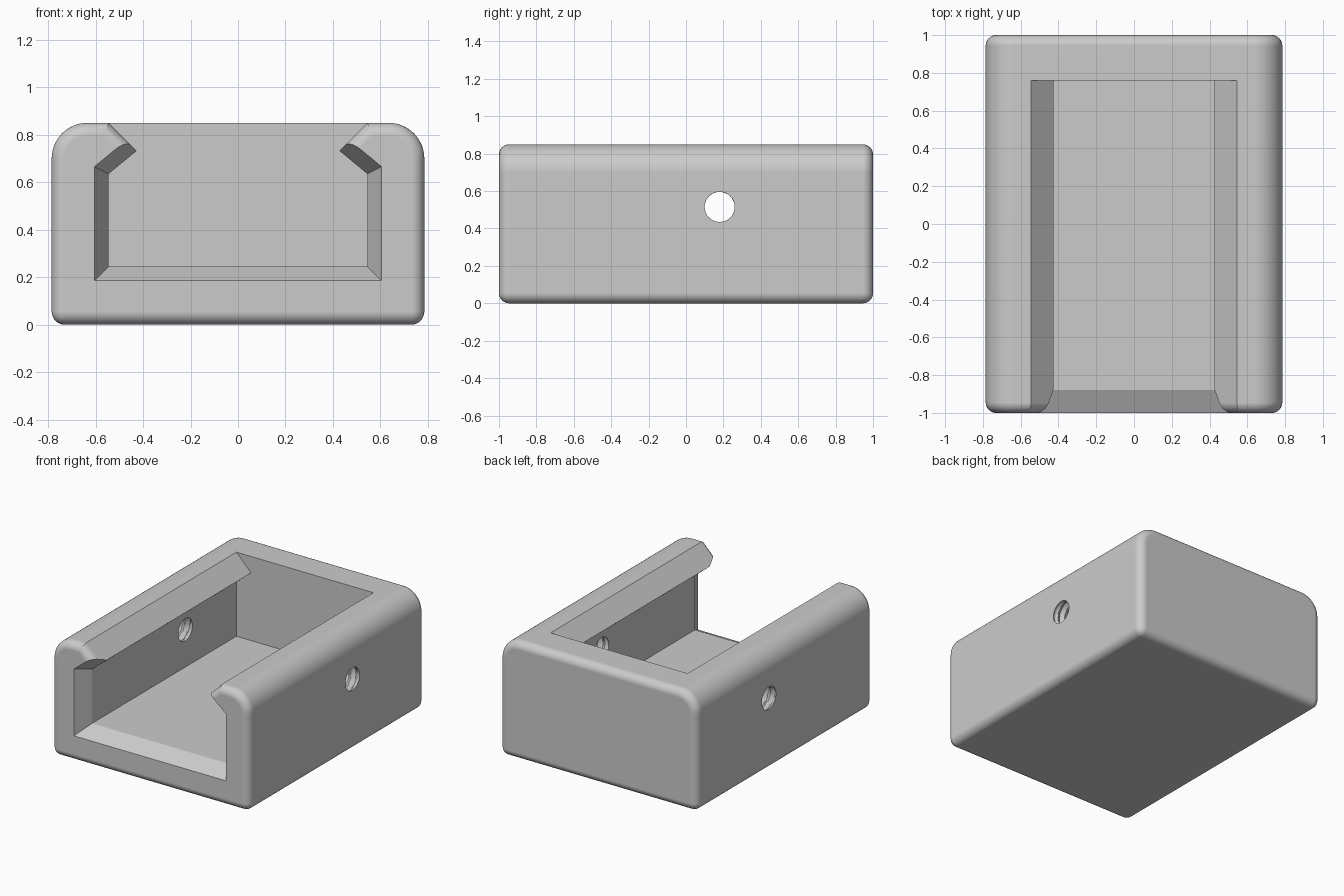
import bpy, bmesh
from math import pi, sin, cos, sqrt

cube = bpy.data.objects.get("Cube")
if cube:
    bpy.data.objects.remove(cube, do_unlink=True)

HALF_X, HALF_Y, HEIGHT = 0.785, 1.0, 0.85
ROUND, FILLET = 0.15, 0.055
WALL, FLOOR = 0.545, 0.245
SLOT_END, FLARE_START = 0.76, -0.88


def loft(name, rings):
    """Closed solid through a list of equal-length rings."""
    bm = bmesh.new()
    rows = [[bm.verts.new(p) for p in ring] for ring in rings]
    n = len(rows[0])
    for a, b in zip(rows, rows[1:]):
        for i in range(n):
            j = (i + 1) % n
            bm.faces.new((a[i], a[j], b[j], b[i]))
    bm.faces.new(rows[0])
    bm.faces.new(rows[-1])
    bmesh.ops.recalc_face_normals(bm, faces=bm.faces)
    mesh = bpy.data.meshes.new(name)
    bm.to_mesh(mesh)
    bm.free()
    obj = bpy.data.objects.new(name, mesh)
    bpy.context.collection.objects.link(obj)
    return obj


def apply_modifier(obj, kind, **settings):
    mod = obj.modifiers.new(kind.title(), kind)
    for key, value in settings.items():
        setattr(mod, key, value)
    bpy.context.view_layer.objects.active = obj
    bpy.ops.object.modifier_apply(modifier=mod.name)


def carve(obj, cutter):
    cutter.hide_render = True
    apply_modifier(obj, "BOOLEAN", operation="DIFFERENCE",
                   solver="EXACT", object=cutter)
    bpy.data.objects.remove(cutter, do_unlink=True)


def mirrored(half):
    return half + [(-x, z) for x, z in reversed(half)]


# Outer block: large rounding on the long top edges, small fillet elsewhere
steps = 16
half = [(HALF_X, 0)]
for i in range(steps + 1):
    a = i / steps * pi / 2
    half.append((HALF_X - ROUND + ROUND * cos(a),
                 HEIGHT - ROUND + ROUND * sin(a)))
outline = mirrored(half)
body = loft("holder_body", [[(x, y, z) for x, z in outline]
                            for y in (-HALF_Y, HALF_Y)])
apply_modifier(body, "BEVEL", width=FILLET, segments=8,
               limit_method="ANGLE", angle_limit=pi / 4)


# Slot: undercut by two lips, flared at the mouth with rounded lip ends
def slot_section(y):
    flare = max(0, (FLARE_START - y) / (HALF_Y + FLARE_START))
    depth = min(max(0, FILLET - HALF_Y - y), FILLET)
    fillet = FILLET - sqrt(FILLET ** 2 - depth ** 2)
    wall = WALL + 0.06 * flare
    slope = 0.826
    under = 0.635 + 0.08 * flare + slope * WALL   # underside: z = under - slope * x
    top = 0.305 - fillet * sqrt(2)                # lip bevel: z = top + x
    tip = (under - top) / (1 + slope)
    section = [(wall, FLOOR - 0.06 * flare), (wall, under - slope * wall),
               (tip, top + tip), (1 - top, 1)]
    return [(x, y, z) for x, z in mirrored(section)]


mouth = [-HALF_Y - 0.01]
mouth += [-HALF_Y + FILLET * (1 - sin(i / 8 * pi / 2)) for i in range(8, -1, -1)]
carve(body, loft("slot_cutter", [slot_section(y)
                                 for y in mouth + [FLARE_START, SLOT_END]]))


# Threaded screw hole through each side wall
def screw_hole(side):
    inner, outer, pitch, around, along = 0.53, 0.80, 0.055, 32, 48
    rings = []
    for k in range(along + 1):
        x = inner + (outer - inner) * k / along
        fade = min(1, max(0, (HALF_X - x) / 0.03), max(0, (x - WALL) / 0.03))
        ring = []
        for i in range(around):
            a = 2 * pi * i / around
            phase = (x / pitch + i / around) % 1
            r = 0.08 + 0.022 * fade * (1 - abs(2 * phase - 1))
            ring.append((side * x, 0.18 + r * cos(a), 0.515 + r * sin(a)))
        rings.append(ring)
    return loft("screw_hole_cutter", rings)


for side in (-1, 1):
    carve(body, screw_hole(side))

# Plain grey finish
grey = bpy.data.materials.new("plain grey")
grey.use_nodes = True
colour = (0.6, 0.6, 0.6, 1)
grey.diffuse_color = colour
grey.node_tree.nodes["Principled BSDF"].inputs["Base Color"].default_value = colour
body.data.materials.clear()
body.data.materials.append(grey)

# Smooth fillets, crisp slot edges
bpy.ops.object.select_all(action="DESELECT")
body.select_set(True)
bpy.context.view_layer.objects.active = body
bpy.ops.object.shade_smooth_by_angle(angle=pi / 7)
body.modifiers.new("Weighted normals", "WEIGHTED_NORMAL").keep_sharp = True
